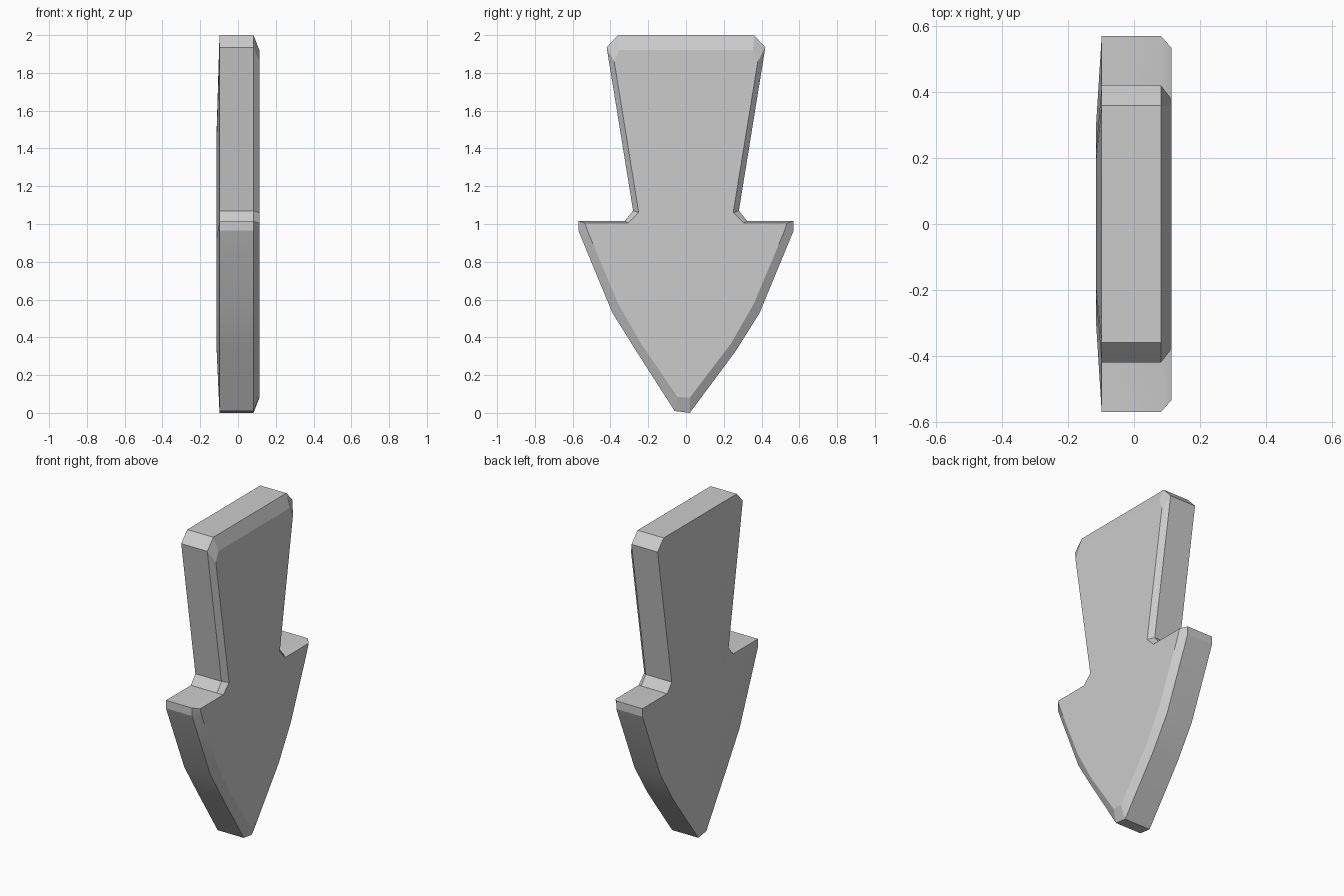
import bpy
import bmesh
from math import radians

if "Cube" in bpy.data.objects:
    bpy.data.objects.remove(bpy.data.objects["Cube"])

# half outlines as (y, z), top to bottom, paired point by point
RIM = [(0.36, 2.0), (0.42, 1.935), (0.28, 1.07), (0.325, 1.015),
       (0.57, 1.015), (0.57, 0.965), (0.39, 0.53), (0.265, 0.33)]
FACE = [(0.355, 1.92), (0.38, 1.86), (0.25, 1.06), (0.305, 1.005),
        (0.535, 1.005), (0.52, 0.96), (0.36, 0.58), (0.24, 0.37)]


def closed(half, tip):
    """Mirror a half outline and close it with the blunt tip."""
    return half + tip + [(-y, z) for y, z in reversed(half)]


rim = closed(RIM, [(0.02, 0.0), (-0.06, 0.01)])
face = closed(FACE, [(0.02, 0.08), (-0.045, 0.085)])
# gently raised area of the back, shrunk towards the middle of the blade
crown = [(y * 0.53, 0.8 + (z - 0.8) * 0.53) for y, z in rim]

bm = bmesh.new()
rings = [[bm.verts.new((x, y, z)) for y, z in pts]
         for x, pts in ((-0.115, crown), (-0.098, rim), (0.082, rim), (0.113, face))]

# side walls, front chamfer and back slope
n = len(rim)
for a, b in zip(rings, rings[1:]):
    for i in range(n):
        j = (i + 1) % n
        bm.faces.new((a[i], a[j], b[j], b[i]))
bm.faces.new(rings[0])
bm.faces.new(rings[-1])
bmesh.ops.recalc_face_normals(bm, faces=bm.faces[:])

mesh = bpy.data.meshes.new("arrow_plate")
bm.to_mesh(mesh)
bm.free()
plate = bpy.data.objects.new("arrow_plate", mesh)
bpy.context.collection.objects.link(plate)

# soften only the shallow angles along the blade edge and back
bpy.context.view_layer.objects.active = plate
plate.select_set(True)
bpy.ops.object.shade_smooth_by_angle(angle=radians(20))
